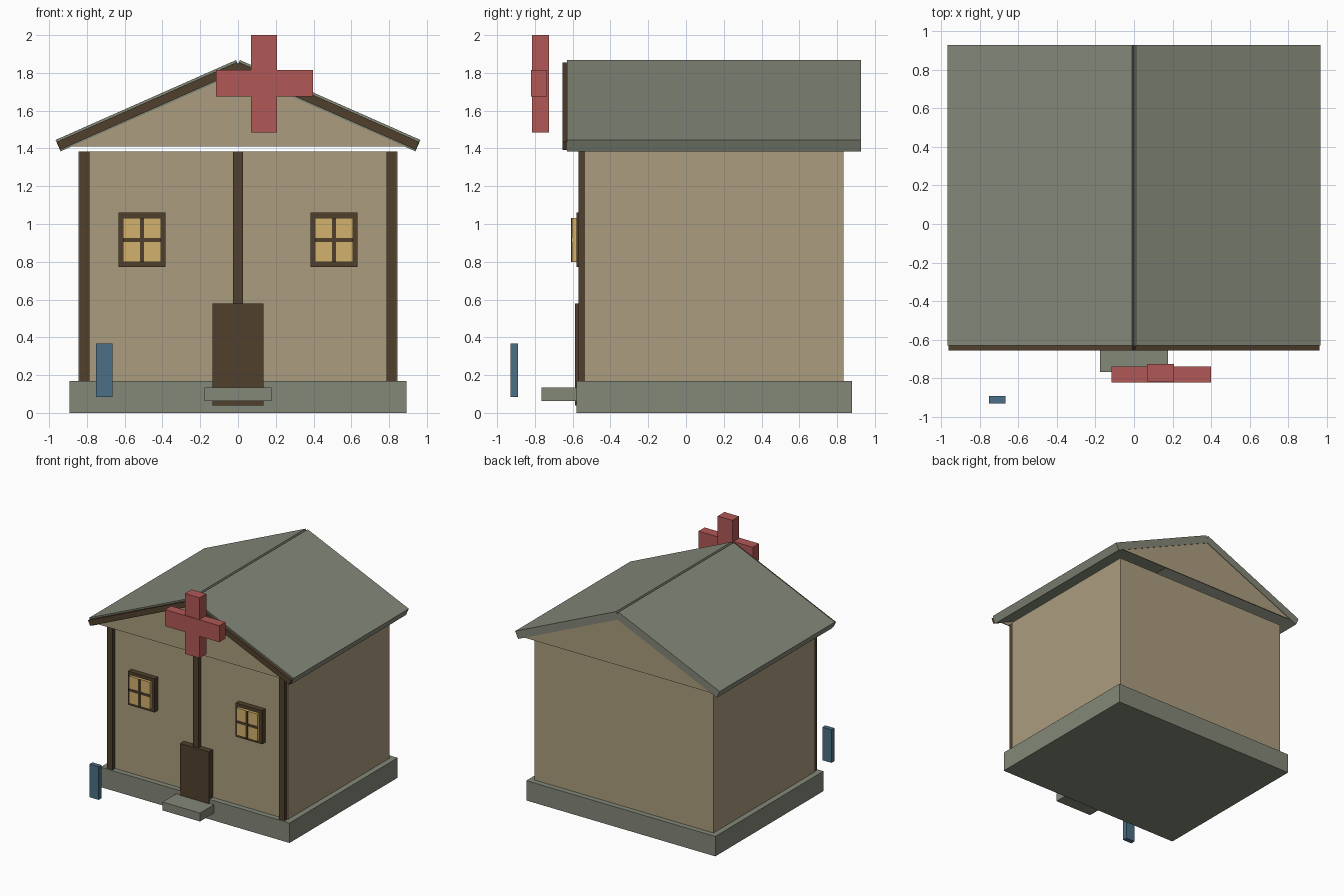
import bpy
import math
from mathutils import Matrix, Vector

cube = bpy.data.objects.get("Cube")
if cube:
    bpy.data.objects.remove(cube, do_unlink=True)


def material(name, rgb):
    mat = bpy.data.materials.new(name)
    mat.use_nodes = True
    mat.diffuse_color = (*rgb, 1)
    bsdf = next(n for n in mat.node_tree.nodes if n.type == 'BSDF_PRINCIPLED')
    bsdf.inputs["Base Color"].default_value = (*rgb, 1)
    return mat


plaster = material("plaster tan", (0.41, 0.34, 0.21))
stone = material("stone grey", (0.23, 0.246, 0.19))
timber = material("dark timber", (0.08, 0.051, 0.026))
red = material("sign red", (0.44, 0.098, 0.092))
blue = material("post blue", (0.07, 0.16, 0.24))
glow = material("window yellow", (0.65, 0.445, 0.155))


def prism(name, profile, y0, y1, mat):
    """Extrude an (x, z) outline from y0 back to y1."""
    n = len(profile)
    verts = [(x, y, z) for y in (y0, y1) for x, z in profile]
    faces = [tuple(range(n)), tuple(reversed(range(n, 2 * n)))]
    faces += [(i, i + n, (i + 1) % n + n, (i + 1) % n) for i in range(n)]
    mesh = bpy.data.meshes.new(name)
    mesh.from_pydata(verts, [], faces)
    mesh.materials.append(mat)
    obj = bpy.data.objects.new(name, mesh)
    bpy.context.collection.objects.link(obj)
    return obj


def box(name, x, y, z, mat):
    return prism(name, [(x[0], z[0]), (x[1], z[0]), (x[1], z[1]), (x[0], z[1])], *y, mat)


# Base and walls
box("foundation", (-0.893, 0.893), (-0.58, 0.88), (0, 0.17), stone)
box("walls", (-0.845, 0.845), (-0.535, 0.835), (0.17, 1.385), plaster)

# Front timbers
for label, x in (("right", -0.812), ("middle", 0), ("left", 0.812)):
    box(f"{label}_timber", (x - 0.026, x + 0.026), (-0.57, -0.53), (0.17, 1.385), timber)

# Door and step
box("door", (-0.136, 0.136), (-0.588, -0.53), (0.04, 0.578), timber)
box("door_step", (-0.177, 0.177), (-0.766, -0.575), (0.063, 0.135), stone)

# Windows: backing frame, glowing pane and crossed bars
for label, x in (("right", -0.508), ("left", 0.508)):
    box(f"{label}_window_frame", (x - 0.125, x + 0.125), (-0.58, -0.53), (0.773, 1.06), timber)
    box(f"{label}_window_pane", (x - 0.1, x + 0.1), (-0.603, -0.575), (0.8, 1.033), glow)
    box(f"{label}_window_upright", (x - 0.01, x + 0.01), (-0.609, -0.6), (0.8, 1.033), timber)
    box(f"{label}_window_crossbar", (x - 0.1, x + 0.1), (-0.608, -0.6), (0.906, 0.926), timber)

# Thin gable panels closing both ends of the open roof
for label, y in (("front", -0.626), ("back", 0.914)):
    prism(f"{label}_gable", [(-0.9, 1.41), (0.9, 1.41), (0, 1.815)], y, y + 0.008, plaster)

# Roof slopes and rake boards, square-cut so a groove runs along the ridge
ridge, eave = Vector((0.01, 1.868)), Vector((0.966, 1.445))
along = (eave - ridge).normalized()
down = Vector((along.y, -along.x))


def slope(name, side, top, bottom, trim, y0, y1, mat):
    a, b = ridge + along * trim, eave - along * trim
    pts = [a + down * top, a + down * bottom, b + down * bottom, b + down * top]
    if side < 0:
        pts.reverse()
    prism(name, [(side * p.x, p.y) for p in pts], y0, y1, mat)


for label, side in (("left", 1), ("right", -1)):
    slope(f"{label}_roof", side, 0, 0.066, 0, -0.63, 0.926, stone)
    slope(f"{label}_rake_board", side, 0.012, 0.058, 0.002, -0.654, -0.628, timber)

# Cross sign hanging before the gable
box("sign_upright", (0.068, 0.207), (-0.815, -0.724), (1.485, 2.0), red)
box("sign_crossbar", (-0.117, 0.398), (-0.82, -0.737), (1.674, 1.815), red)

# Small free-standing marker
box("blue_marker", (-0.752, -0.665), (-0.93, -0.89), (0.085, 0.367), blue)
